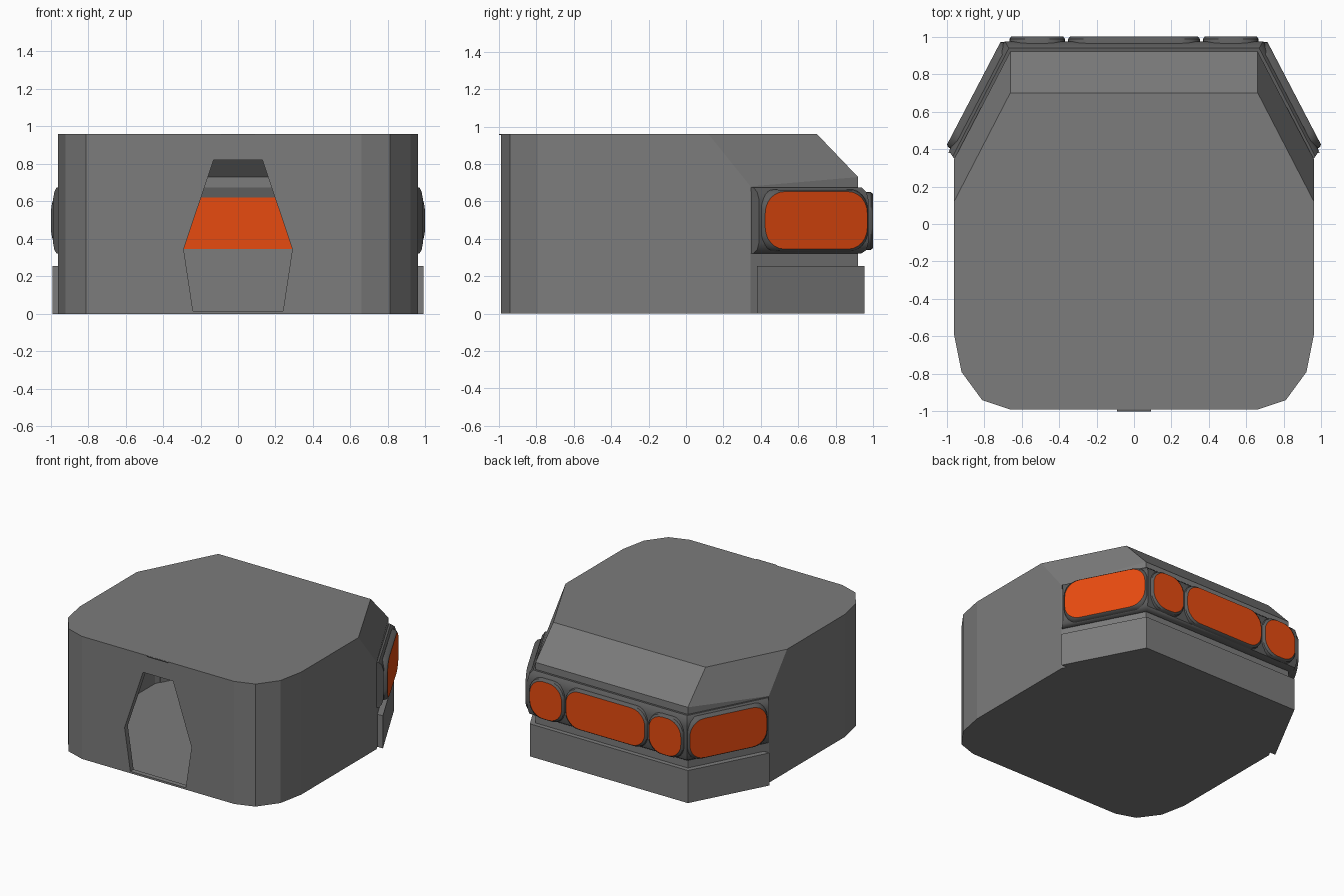
import bpy, bmesh, math
from mathutils import Vector

if "Cube" in bpy.data.objects:
    bpy.data.objects.remove(bpy.data.objects["Cube"])


def material(name, rgb):
    m = bpy.data.materials.new(name)
    m.diffuse_color = (*rgb, 1)
    m.use_nodes = True
    m.node_tree.nodes["Principled BSDF"].inputs["Base Color"].default_value = m.diffuse_color
    return m


orange = material("orange_lens", (0.8, 0.07, 0.005))
grey = material("dark_grey", (0.2, 0.2, 0.2))
dark = material("charcoal", (0.11, 0.11, 0.11))


def make(name, verts, faces, mat):
    bm = bmesh.new()
    vs = [bm.verts.new(v) for v in verts]
    for f in faces:
        bm.faces.new([vs[i] for i in f])
    bmesh.ops.remove_doubles(bm, verts=bm.verts, dist=1e-4)
    bmesh.ops.recalc_face_normals(bm, faces=bm.faces)
    me = bpy.data.meshes.new(name)
    bm.to_mesh(me)
    bm.free()
    me.materials.append(mat)
    ob = bpy.data.objects.new(name, me)
    bpy.context.collection.objects.link(ob)
    return ob


def polys(name, plist, mat):
    verts, faces = [], []
    for p in plist:
        faces.append(range(len(verts), len(verts) + len(p)))
        verts += p
    return make(name, verts, faces, mat)


def loft(name, rings, mat):
    n = len(rings[0])
    faces = [range(n), range((len(rings) - 1) * n, len(rings) * n)]
    for r in range(len(rings) - 1):
        for i in range(n):
            j = (i + 1) % n
            faces.append((r * n + i, r * n + j, (r + 1) * n + j, (r + 1) * n + i))
    return make(name, [v for r in rings for v in r], faces, mat)


def smooth(ob, degrees):
    bpy.ops.object.select_all(action='DESELECT')
    ob.select_set(True)
    bpy.context.view_layer.objects.active = ob
    bpy.ops.object.shade_smooth_by_angle(angle=math.radians(degrees))


# Hollow body shell with a doorway in the front wall
H, C, B = 0.96, 0.73, 0.68
side = [(0.66, -0.99), (0.81, -0.94), (0.92, -0.79), (0.96, -0.59)]
door = [(0, 0.015), (0.24, 0.015), (0.29, 0.345), (0.13, 0.82), (0, 0.82)]
plist = []
for s in (1, -1):
    half = []
    for (x0, y0), (x1, y1) in zip(side, side[1:]):
        half.append([(x0, y0, 0), (x1, y1, 0), (x1, y1, H), (x0, y0, H)])
    half.append([(0.96, -0.59, 0), (0.96, 0.345, 0), (0.96, 0.345, B),
                 (0.96, 0.12, H), (0.96, -0.59, H)])
    half.append([(0.96, 0.345, 0), (0.66, 0.92, 0), (0.66, 0.92, C), (0.96, 0.345, B)])
    half.append([(0.96, 0.345, B), (0.66, 0.92, C), (0.66, 0.70, H), (0.96, 0.12, H)])
    half.append([(0.66, -0.99, 0), (0.66, -0.99, H), (0, -0.99, H)]
                + [(x, -0.99, z) for x, z in reversed(door)] + [(0, -0.99, 0)])
    for a, b in zip(door, door[1:]):
        half.append([(a[0], -0.99, a[1]), (b[0], -0.99, b[1]),
                     (b[0], -0.95, b[1]), (a[0], -0.95, a[1])])
    plist += [[(x * s, y, z) for x, y, z in p] for p in half]
plist.append([(-0.66, 0.92, 0), (0.66, 0.92, 0), (0.66, 0.92, C), (-0.66, 0.92, C)])
plist.append([(-0.66, 0.92, C), (0.66, 0.92, C), (0.66, 0.70, H), (-0.66, 0.70, H)])


def cap(rear, z):
    right = side + rear
    return ([(x, y, z) for x, y in right] + [(-x, y, z) for x, y in reversed(right)]
            + [(0, -0.99, z)])


plist.append(cap([(0.96, 0.345), (0.66, 0.92)], 0))
plist.append(cap([(0.96, 0.12), (0.66, 0.70)], H))
polys("body_shell", plist, grey)

# Thin lip over the doorway
loft("door_lip", [[(x, y, z) for x, y in ((-0.09, -1), (0.09, -1), (0.09, -0.985), (-0.09, -0.985))]
                  for z in (0.956, 0.959)], dark)


# Strips wrapped around the three rear walls
def wrap(z, end, front, rear):
    right = [end, front, rear]
    pts = right + [(-x, y) for x, y in reversed(right)] + [(-0.655, 0.915), (0.655, 0.915)]
    return [(x, y, z) for x, y in pts]


loft("base_block", [wrap(z, (0.938, 0.38), (0.99, 0.38), (0.685, 0.955))
                    for z in (0, 0.255)], grey)
lo, mid, hi = (((0.955, 0.345), *e) for e in (
    ((0.968, 0.36), (0.668, 0.938)), ((0.98, 0.38), (0.683, 0.965)),
    ((0.987, 0.39), (0.69, 0.975))))
smooth(loft("light_band", [wrap(z, *e) for z, e in
                           ((0.322, lo), (0.34, mid), (0.38, hi),
                            (0.61, hi), (0.65, mid), (0.675, lo))], dark), 40)


# Rounded lights standing on raised frames
def rounded(u0, u1, z0, z1, r, seg=6):
    out = []
    for k, (cu, cz) in enumerate(((u1 - r, z1 - r), (u0 + r, z1 - r),
                                  (u0 + r, z0 + r), (u1 - r, z0 + r))):
        for i in range(seg + 1):
            a = math.pi / 2 * (k + i / seg)
            out.append((cu + r * math.cos(a), cz + r * math.sin(a)))
    return out


def light(name, o, u, n, u0, u1, z0, z1, top, s=1):
    o, u, n = Vector(o), Vector(u).normalized(), Vector(n).normalized()

    def ring(grow, r, d):
        pts = []
        for a, z in rounded(u0 - grow, u1 + grow, z0 - grow, z1 + grow, r):
            p = o + u * a + n * d
            pts.append((p.x * s, p.y, z))
        return pts
    ob = loft(name, [ring(0.012, 0.09, 0.03), ring(0.009, 0.105, top - 0.012),
                     ring(0, 0.115, top)], dark)
    ob.data.materials.append(orange)
    ob.data.polygons[1].material_index = 1
    smooth(ob, 35)


light("rear_light_middle", (0, 0.92), (1, 0), (0, 1), -0.342, 0.342, 0.35, 0.64, 0.08)
for s, tag in ((1, "right"), (-1, "left")):
    light("rear_light_" + tag, (0, 0.92), (1, 0), (0, 1), 0.378, 0.655, 0.35, 0.64, 0.08, s)
    light("side_light_" + tag, (0.96, 0.345), (-0.3, 0.575), (0.575, 0.3),
          0.052, 0.668, 0.345, 0.652, 0.07, s)

# Inner faces of the rear wall, seen through the doorway
for name, z0, z1, mat in (("inner_sill", 0.255, 0.32, grey), ("inner_trim", 0.32, 0.345, grey),
                          ("inner_lens", 0.345, 0.62, orange), ("inner_header", 0.62, 0.645, dark)):
    polys(name, [[(-0.345, 0.912, z0), (0.345, 0.912, z0),
                  (0.345, 0.912, z1), (-0.345, 0.912, z1)]], mat)
